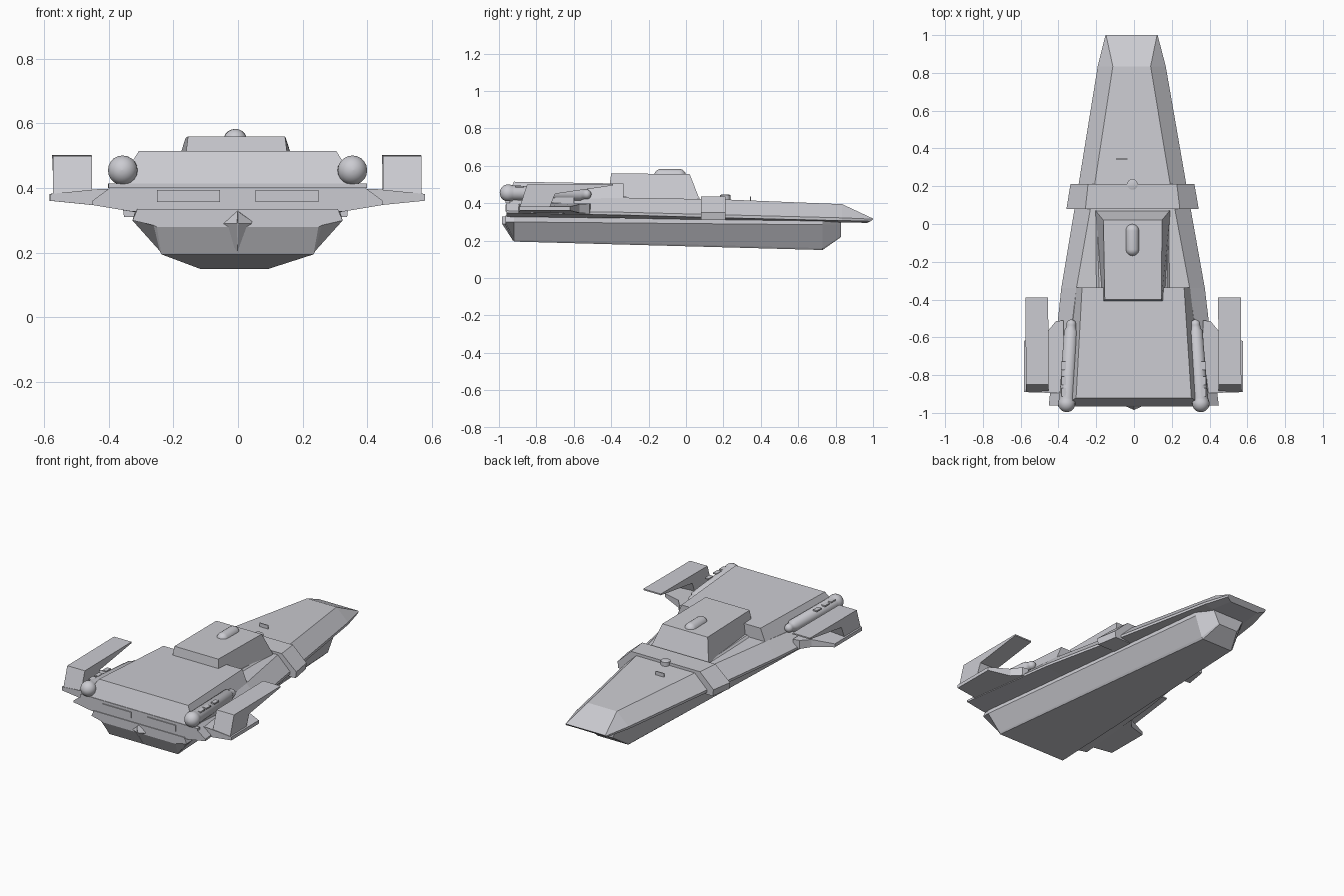
import bpy, bmesh, math
from mathutils import Vector

cube = bpy.data.objects.get("Cube")
if cube:
    bpy.data.objects.remove(cube)

grey = bpy.data.materials.new("hull_grey")
grey.use_nodes = True
COLOUR = (0.6, 0.6, 0.64, 1)
grey.diffuse_color = COLOUR
grey.node_tree.nodes["Principled BSDF"].inputs["Base Color"].default_value = COLOUR


def finish(name, bm, smooth=False):
    # the hull leans very slightly to one side along its length
    for v in bm.verts:
        v.co.x -= 0.007 + 0.006 * v.co.y
    bmesh.ops.recalc_face_normals(bm, faces=bm.faces)
    mesh = bpy.data.meshes.new(name)
    bm.to_mesh(mesh)
    bm.free()
    mesh.materials.append(grey)
    obj = bpy.data.objects.new(name, mesh)
    bpy.context.collection.objects.link(obj)
    if smooth:
        bpy.ops.object.select_all(action='DESELECT')
        obj.select_set(True)
        bpy.context.view_layer.objects.active = obj
        bpy.ops.object.shade_smooth_by_angle(angle=math.radians(35))
    return obj


def loft(name, rings, smooth=False):
    bm = bmesh.new()
    loops = [[bm.verts.new(p) for p in ring] for ring in rings]
    n = len(loops[0])
    for a, b in zip(loops, loops[1:]):
        for i in range(n):
            j = (i + 1) % n
            bm.faces.new((a[i], a[j], b[j], b[i]))
    bm.faces.new(loops[0])
    bm.faces.new(loops[-1])
    return finish(name, bm, smooth)


def section(y, *half):
    """Mirror a half profile of (x, z) or (x, z, y shift) across the centre."""
    pts = [(p[0], y + (p[2] if len(p) > 2 else 0), p[1]) for p in half]
    return pts + [(-x, yy, z) for x, yy, z in reversed(pts)]


def box(name, x0, x1, y0, y1, z0, z1):
    return loft(name, [[(x, y0, z0), (x, y1, z0), (x, y1, z1), (x, y0, z1)] for x in (x0, x1)])


def lathe(name, start, end, profile, n=20):
    start, end = Vector(start), Vector(end)
    axis = (end - start).normalized()
    turn = axis.to_track_quat('Z', 'Y')
    rings = []
    for r, d in profile:
        rings.append([start + turn @ Vector((r * math.cos(a), r * math.sin(a), d))
                      for a in (math.tau * i / n for i in range(n))])
    return loft(name, rings, True)


def arc(r, centre, a0, a1, steps=7):
    """Part of a ball outline as (radius, distance) pairs; angles in degrees from the start pole."""
    out = []
    for i in range(steps + 1):
        a = math.radians(a0 + (a1 - a0) * i / steps)
        out.append((max(r * math.sin(a), 0.0005), centre - r * math.cos(a)))
    return out


# Upper hull: deck edge, rim top, rim bottom, underside
loft("upper_hull", [
    section(1.0, (0.135, 0.318), (0.138, 0.315), (0.138, 0.305, -0.01), (0.1, 0.295, -0.03)),
    section(0.835, (0.1, 0.395), (0.18, 0.322), (0.18, 0.307), (0.12, 0.298)),
    section(0.21, (0.2, 0.42), (0.285, 0.338), (0.285, 0.322), (0.2, 0.31)),
    section(-0.34, (0.3, 0.43), (0.38, 0.352), (0.38, 0.337), (0.28, 0.32)),
    section(-0.96, (0.38, 0.412), (0.45, 0.36), (0.45, 0.348), (0.33, 0.328)),
])

# Lower hull: tapered keel with bevelled ends
loft("lower_hull", [
    section(-0.965, (0.31, 0.335), (0.325, 0.3), (0.26, 0.285), (0.25, 0.28)),
    section(-0.92, (0.315, 0.335), (0.325, 0.3), (0.24, 0.205), (0.235, 0.195)),
    section(0.73, (0.165, 0.305), (0.16, 0.285), (0.115, 0.16), (0.105, 0.15)),
    section(0.83, (0.11, 0.302), (0.1, 0.285), (0.07, 0.225), (0.065, 0.22)),
])

# Stern keel wedge
loft("stern_wedge", [
    [(0, -0.965, 0.33), (-0.055, -0.96, 0.29), (0, -0.922, 0.2), (0.055, -0.96, 0.29)],
    [(0, -0.985, 0.328), (-0.002, -0.983, 0.29), (0, -0.925, 0.2), (0.002, -0.983, 0.29)],
])

# Raised rear deck with sloping stern
loft("rear_deck", [
    section(-0.335, (0.27, 0.505), (0.305, 0.42)),
    section(-0.92, (0.305, 0.515), (0.375, 0.405, -0.045)),
])

# Stern ledge and window plates
box("stern_ledge", -0.4, 0.4, -0.965, -0.94, 0.4, 0.414)
for side in (-1, 1):
    x0, x1 = sorted((side * 0.055, side * 0.25))
    box("stern_window", x0, x1, -0.966, -0.958, 0.357, 0.394)

# Bridge block and its top dome
loft("bridge", [
    section(0.075, (0.2, 0.415), (0.155, 0.555, -0.055)),
    section(-0.42, (0.168, 0.415), (0.15, 0.56, 0.02)),
])
loft("bridge_skirt", [
    section(0.072, (0.2, 0.415), (0.19, 0.43)),
    section(-0.335, (0.2, 0.425), (0.18, 0.44)),
])
lathe("bridge_dome", (-0.002, -0.17, 0.547), (-0.002, 0.0, 0.547),
      arc(0.036, 0.036, 0, 90) + arc(0.036, 0.134, 90, 180))

# Band wrapped over the hull
loft("cross_band", [
    section(0.08, (0.25, 0.437), (0.35, 0.35), (0.345, 0.31)),
    section(0.212, (0.235, 0.437), (0.328, 0.35), (0.323, 0.31)),
])

# Small deck fittings
box("deck_slit", -0.085, -0.025, 0.342, 0.348, 0.41, 0.437)
lathe("deck_hatch", (0, 0.21, 0.41), (0, 0.21, 0.5), [(0.028, 0), (0.028, 0.033), (0.02, 0.036)])

for side in (-1, 1):
    name = "left" if side > 0 else "right"

    # Gun pod: ball at the stern, tapering tube, small ball at the tip
    pod = arc(0.046, 0.046, 0, 115) + [(0.04, 0.075), (0.036, 0.43), (0.027, 0.445)]
    pod += arc(0.026, 0.465, 80, 180)
    lathe(name + "_pod", (side * 0.358, -0.996, 0.456), (side * 0.327, -0.51, 0.447), pod)
    for y in (-0.89, -0.83, -0.75):
        x = side * 0.37
        box(name + "_pod_plate", x - 0.013, x + 0.013, y - 0.022, y + 0.022, 0.485, 0.493)
    # Pod cradle on the deck slope
    box(name + "_pod_cradle", side * 0.31, side * 0.37, -0.9, -0.6, 0.39, 0.43)

    # Lower wing slab
    plan = [(0.37, -0.51), (0.41, -0.515), (0.455, -0.57), (0.58, -0.62),
            (0.58, -0.89), (0.42, -0.895), (0.37, -0.895)]
    low = [(side * x, y, 0.345 + 0.1 * max(x - 0.42, 0)) for x, y in plan]
    top = [(side * x, y, 0.398 - 0.1 * max(x - 0.42, 0)) for x, y in plan]
    loft(name + "_wing", [low, top])

    # Upright block with a flap swept forward
    outline = [(-0.89, 0.375), (-0.85, 0.5), (-0.39, 0.503), (-0.39, 0.495),
               (-0.7, 0.45), (-0.73, 0.375)]
    loft(name + "_wing_block", [[(side * x, y, z) for y, z in outline] for x in (0.45, 0.57)])
